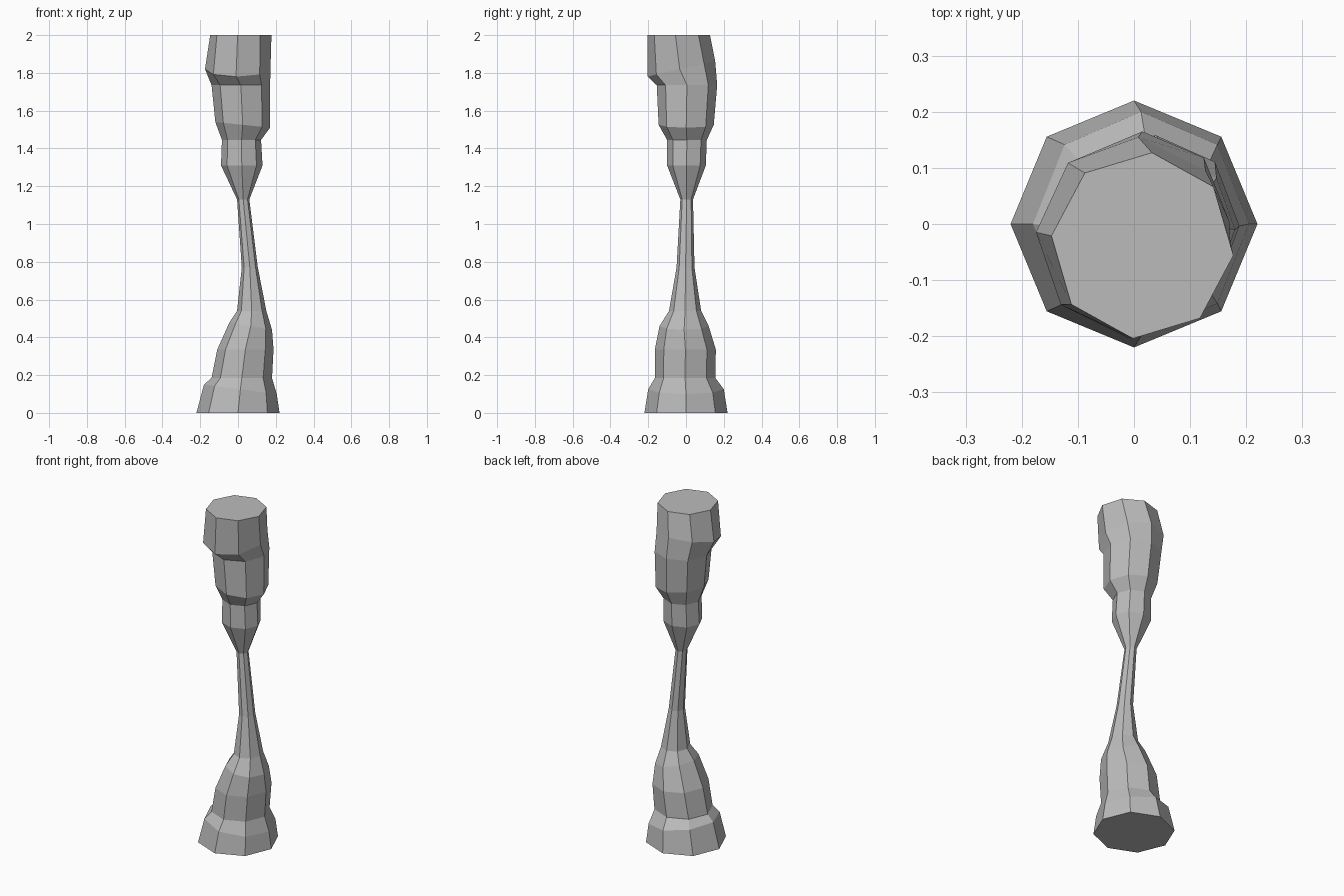
import bpy
import bmesh
from math import cos, sin, radians

SIDES = 8

# Remove the default cube only
default_cube = bpy.data.objects.get("Cube")
if default_cube:
    bpy.data.objects.remove(default_cube, do_unlink=True)


def make_material(name, color):
    material = bpy.data.materials.new(name)
    material.use_nodes = True
    material.diffuse_color = color
    shader = next(n for n in material.node_tree.nodes if n.type == 'BSDF_PRINCIPLED')
    shader.inputs["Base Color"].default_value = color
    shader.inputs["Roughness"].default_value = 0.8
    return material


def add_ring(bm, height, x_span, y_span, tilt_x=0.0, tilt_y=0.0, twist=0.0):
    """Octagonal cross-section filling the given spans, optionally tilted and twisted."""
    center_x, radius_x = sum(x_span) / 2, (x_span[1] - x_span[0]) / 2
    center_y, radius_y = sum(y_span) / 2, (y_span[1] - y_span[0]) / 2
    ring = []
    for i in range(SIDES):
        angle = radians(360 / SIDES * i)
        turned = angle + radians(twist)
        position = (center_x + radius_x * cos(turned),
                    center_y + radius_y * sin(turned),
                    height + tilt_x * cos(angle) + tilt_y * sin(angle))
        ring.append(bm.verts.new(position))
    return ring


def bridge(bm, lower, upper):
    for i in range(SIDES):
        j = (i + 1) % SIDES
        bm.faces.new((lower[i], lower[j], upper[j], upper[i]))


# Cross-sections from the ground up: height, x span, y span
sections = [
    # Flared foot
    dict(height=0, x_span=(-.22, .22), y_span=(-.22, .22)),
    dict(height=.125, x_span=(-.18, .205), y_span=(-.2, .2), tilt_x=-.025),
    # Lower bulge leaning to one side
    dict(height=.185, x_span=(-.14, .18), y_span=(-.165, .155)),
    dict(height=.335, x_span=(-.11, .188), y_span=(-.165, .158)),
    dict(height=.46, x_span=(-.045, .18), y_span=(-.14, .12), tilt_x=-.02),
    dict(height=.54, x_span=(-.005, .15), y_span=(-.09, .08)),
    # Thin neck
    dict(height=.77, x_span=(.02, .105), y_span=(-.05, .045)),
    dict(height=1.13, x_span=(-.005, .06), y_span=(-.03, .037)),
    # Collar
    dict(height=1.31, x_span=(-.09, .13), y_span=(-.1, .105)),
    dict(height=1.445, x_span=(-.085, .122), y_span=(-.1, .11)),
    # Upper drum
    dict(height=1.525, x_span=(-.12, .17), y_span=(-.145, .147), tilt_x=-.015),
    dict(height=1.735, x_span=(-.14, .17), y_span=(-.155, .165)),
    # Overhanging cap
    dict(height=1.82, x_span=(-.175, .172), y_span=(-.203, .155), tilt_y=.04, twist=-3),
    dict(height=2, x_span=(-.148, .178), y_span=(-.205, .128), twist=-6),
]

# Loft the sections into one closed column
bm = bmesh.new()
rings = [add_ring(bm, **section) for section in sections]
for lower, upper in zip(rings, rings[1:]):
    bridge(bm, lower, upper)
bm.faces.new(list(reversed(rings[0])))
bm.faces.new(rings[-1])
bmesh.ops.recalc_face_normals(bm, faces=bm.faces)

mesh = bpy.data.meshes.new("stone_column")
bm.to_mesh(mesh)
bm.free()
mesh.materials.append(make_material("stone grey", (.5, .5, .5, 1)))
column = bpy.data.objects.new("stone_column", mesh)
bpy.context.collection.objects.link(column)
